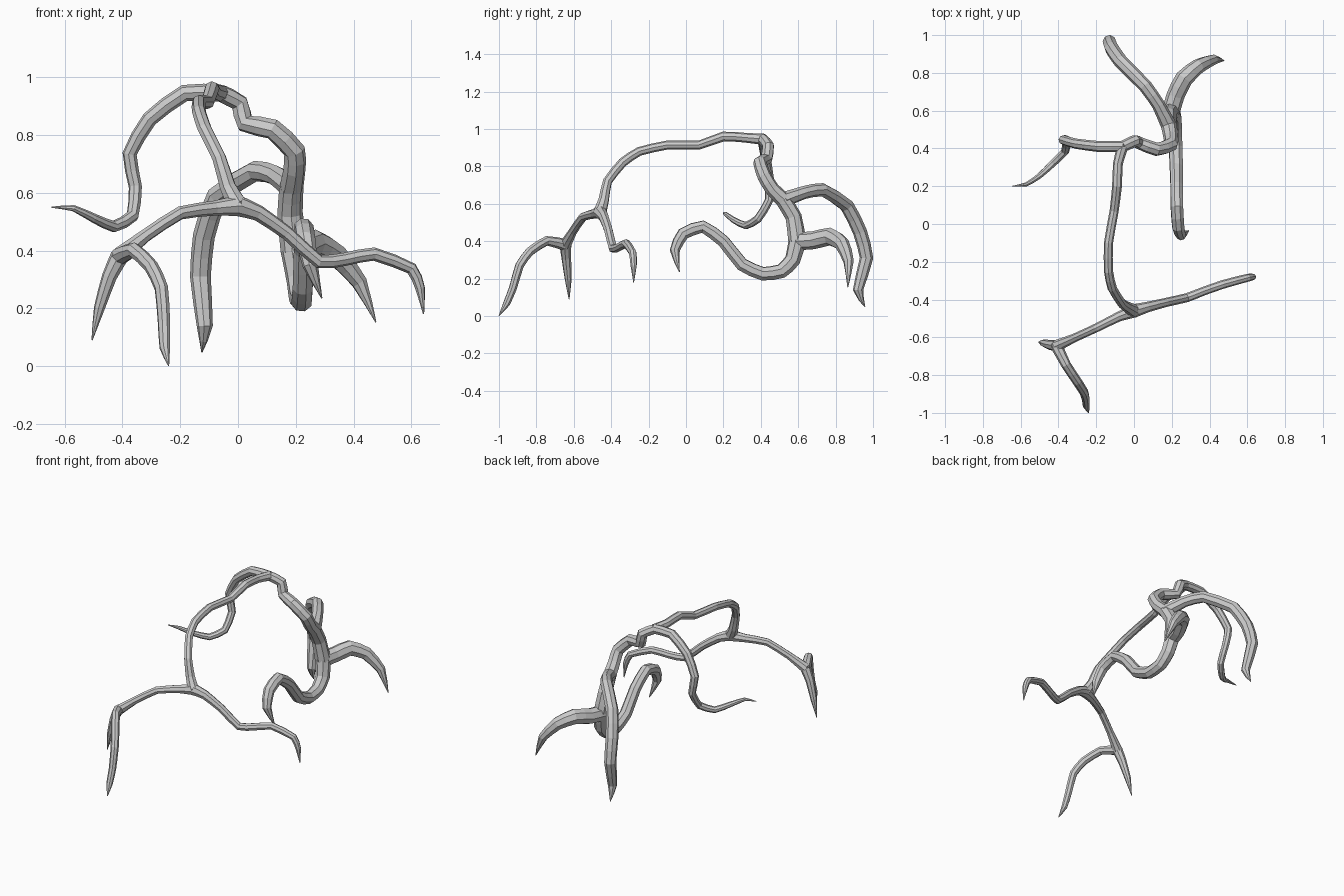
import bpy
from mathutils import Vector


def smooth(pts):
    # Insert one slightly rounded midpoint between each pair of (x, y, z, radius) points
    out = []
    for i in range(len(pts) - 1):
        a, b = Vector(pts[i]), Vector(pts[i + 1])
        p = Vector(pts[i - 1]) if i else a
        n = Vector(pts[i + 2]) if i + 2 < len(pts) else b
        out += [a, (a + b) * 0.53 - (p + n) * 0.03]
    return out + [Vector(pts[-1])]


def limb(name, pts):
    # Tapered eight-sided tube along a path, converted to a flat-shaded mesh
    curve = bpy.data.curves.new(name, 'CURVE')
    curve.dimensions = '3D'
    curve.bevel_depth = 1.0
    curve.bevel_resolution = 2
    curve.use_fill_caps = True
    path = smooth(pts)
    sp = curve.splines.new('POLY')
    sp.points.add(len(path) - 1)
    sp.use_smooth = False
    for q, v in zip(sp.points, path):
        q.co = (v[0], v[1], v[2], 1)
        q.radius = max(v[3], 0.002)
    tmp = bpy.data.objects.new(name + "_path", curve)
    bpy.context.collection.objects.link(tmp)
    bpy.context.view_layer.update()
    dg = bpy.context.evaluated_depsgraph_get()
    mesh = bpy.data.meshes.new_from_object(tmp.evaluated_get(dg))
    bpy.data.objects.remove(tmp)
    for f in mesh.polygons:
        f.use_smooth = False
    obj = bpy.data.objects.new(name, mesh)
    bpy.context.collection.objects.link(obj)


# Forks shared by several limbs
front_fork = (0, -.46, .555, .036)
claw_fork = (-.41, -.645, .38, .032)
top_fork = (-.06, .41, .945, .03)
rear_fork = (.185, .52, .62, .042)
low_fork = (.195, .595, .40, .048)

# Front half
limb("spine", [front_fork, (-.035, -.44, .62, .029), (-.065, -.42, .72, .025),
               (-.115, -.34, .82, .025), (-.135, -.25, .88, .024), (-.135, -.1, .914, .024),
               (-.105, .07, .914, .024), (-.09, .2, .96, .026), (-.085, .32, .953, .026), top_fork])
limb("front_left_arm", [front_fork, (-.08, -.49, .547, .026), (-.2, -.55, .53, .023),
                        (-.32, -.605, .452, .023), claw_fork])
limb("front_left_outer_claw", [claw_fork, (-.445, -.64, .31, .026),
                               (-.48, -.63, .2, .019), (-.505, -.625, .09, .002)])
limb("front_left_inner_claw", [claw_fork, (-.36, -.745, .402, .026), (-.3, -.835, .345, .025),
                               (-.265, -.89, .27, .024), (-.256, -.925, .15, .022),
                               (-.253, -.96, .065, .019), (-.24, -1.0, .002, .002)])
limb("front_right_arm", [front_fork, (.07, -.44, .53, .028), (.17, -.415, .46, .024),
                         (.28, -.39, .362, .024), (.37, -.355, .37, .023),
                         (.47, -.32, .388, .023), (.6, -.285, .338, .021),
                         (.63, -.28, .27, .017), (.642, -.28, .18, .002)])

# Rear half
limb("rear_left_arm", [top_fork, (-.185, .41, .945, .029), (-.306, .425, .855, .027),
                       (-.375, .445, .735, .025), (-.355, .445, .62, .023),
                       (-.365, .385, .52, .022), (-.43, .32, .483, .02),
                       (-.5, .255, .513, .016), (-.57, .21, .547, .011), (-.645, .2, .55, .002)])
limb("rear_neck", [top_fork, (.005, .44, .91, .032), (.025, .43, .84, .033),
                   (.12, .395, .82, .036), (.195, .42, .745, .038), (.195, .46, .68, .039), rear_fork])
limb("rear_left_leg", [rear_fork, (.13, .63, .66, .035), (.06, .73, .675, .036),
                       (-.07, .86, .59, .038), (-.118, .93, .45, .038),
                       (-.13, .965, .31, .036), (-.115, .92, .14, .028), (-.125, .957, .048, .002)])
limb("rear_stem", [rear_fork, (.18, .575, .53, .044), low_fork])
limb("rear_right_leg", [low_fork, (.22, .68, .405, .048), (.265, .77, .425, .048),
                        (.34, .835, .385, .04), (.42, .87, .29, .028), (.477, .865, .152, .002)])
limb("hooked_leg", [low_fork, (.21, .57, .3, .043), (.215, .51, .24, .04), (.22, .41, .226, .038),
                    (.224, .3, .275, .037), (.226, .2, .40, .035), (.227, .09, .478, .035),
                    (.234, -.015, .44, .034), (.25, -.06, .35, .027), (.29, -.035, .235, .002)])
